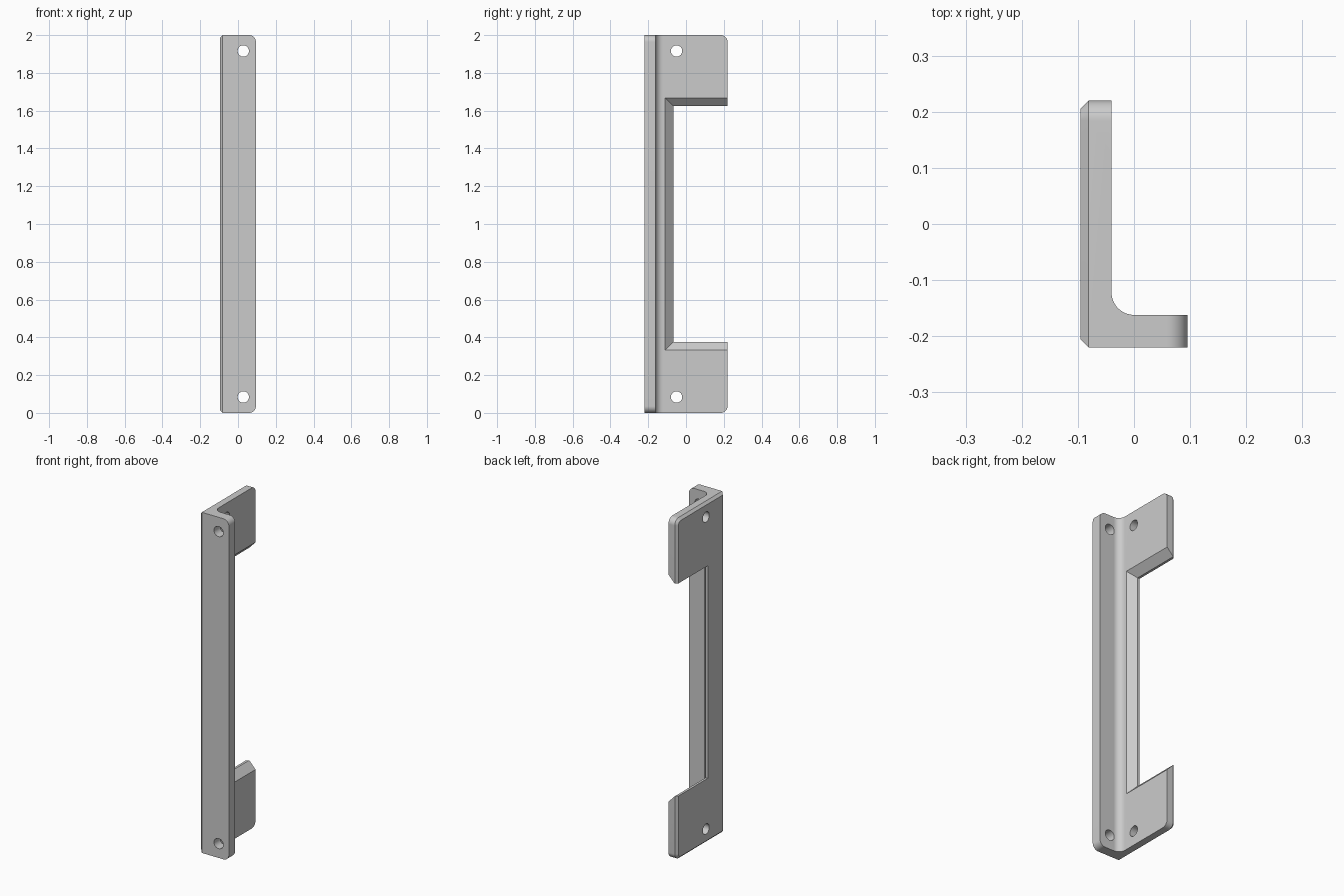
import bpy
import bmesh
from math import sin, cos, pi

cube = bpy.data.objects.get("Cube")
if cube:
    bpy.data.objects.remove(cube, do_unlink=True)

X, Y, H = 0.095, 0.22, 2.0          # half width, half depth, height
CHAMFER, ROUND, FILLET = 0.014, 0.036, 0.04
INNER_X, INNER_Y = -0.04, -0.162    # inner faces of the two flanges

grey = bpy.data.materials.new("plain grey")
grey.use_nodes = True
grey.diffuse_color = (0.6, 0.6, 0.6, 1)
grey.node_tree.nodes["Principled BSDF"].inputs["Base Color"].default_value = (0.6, 0.6, 0.6, 1)


def loft(name, rings, helper=True):
    """Solid through rings that have equal point counts."""
    bm = bmesh.new()
    loops = [[bm.verts.new(p) for p in ring] for ring in rings]
    for a, b in zip(loops, loops[1:]):
        for i in range(len(a)):
            j = (i + 1) % len(a)
            bm.faces.new((a[i], a[j], b[j], b[i]))
    bm.faces.new(loops[0])
    bm.faces.new(loops[-1])
    bmesh.ops.recalc_face_normals(bm, faces=bm.faces)
    mesh = bpy.data.meshes.new(name)
    bm.to_mesh(mesh)
    bm.free()
    mesh.materials.append(grey)
    obj = bpy.data.objects.new(name, mesh)
    bpy.context.collection.objects.link(obj)
    obj.hide_render = helper
    return obj


def arc(cx, cy, r, start, end, n=12):
    return [(cx + r * cos(start + (end - start) * i / n),
             cy + r * sin(start + (end - start) * i / n)) for i in range(n + 1)]


def plate_outline(lo, hi, inset=0):
    """Upright plate outline, rounded at its two far corners."""
    a, b, r = lo + inset, hi - inset, ROUND - inset
    z0, z1 = inset, H - inset
    return ([(a, z0)] + arc(b - r, z0 + r, r, -pi / 2, 0)
            + arc(b - r, z1 - r, r, 0, pi / 2) + [(a, z1)])


def circle(cx, cy, r=0.03, n=32):
    return arc(cx, cy, r, 0, 2 * pi * (n - 1) / n, n - 1)


def along_x(profile, x):
    return [(x, u, v) for u, v in profile]


def along_y(profile, y):
    return [(u, y, v) for u, v in profile]


# L-shaped bracket with an inner fillet
section = ([(-X, -Y), (X, -Y), (X, INNER_Y)]
           + arc(INNER_X + FILLET, INNER_Y + FILLET, FILLET, -pi / 2, -pi)
           + [(INNER_X, Y), (-X, Y)])
bracket = loft("angle_bracket", [[(x, y, z) for x, y in section] for z in (0, H)], False)

# Side outline with chamfered outer rim, and front outline
side_shape = loft("side_shape", [
    along_x(plate_outline(-Y, Y, CHAMFER), -X),
    along_x(plate_outline(-Y, Y), -X + CHAMFER),
    along_x(plate_outline(-Y, Y), 0.2)])
front_shape = loft("front_shape", [along_y(plate_outline(-0.2, X), y) for y in (-0.3, 0.3)])


# Bevelled notch in the side flange
def notch_ring(x, grow):
    y, z0, z1 = -0.067 - grow, 0.376 - grow, 1.624 + grow
    return along_x([(y, z0), (0.4, z0), (0.4, z1), (y, z1)], x)


SLOPE = INNER_X + X - CHAMFER
notch = loft("notch_cutter", [
    notch_ring(-0.2, 0), notch_ring(-X + CHAMFER, 0),
    notch_ring(INNER_X, SLOPE + 0.002), notch_ring(0.2, SLOPE + 0.002)])

# Screw holes in both flanges
cutters = [("INTERSECT", side_shape), ("INTERSECT", front_shape), ("DIFFERENCE", notch)]
for z in (0.084, H - 0.084):
    cutters.append(("DIFFERENCE", loft("front_hole_cutter", [
        along_y(circle(0.028, z), y) for y in (-0.3, -0.1)])))
    cutters.append(("DIFFERENCE", loft("side_hole_cutter", [
        along_x(circle(-0.05, z), x) for x in (-0.2, 0.02)])))

for operation, cutter in cutters:
    mod = bracket.modifiers.new(cutter.name, "BOOLEAN")
    mod.operation = operation
    mod.solver = "EXACT"
    mod.object = cutter

# Apply the cuts, drop the helpers and smooth the curved faces
bpy.ops.object.select_all(action="DESELECT")
bpy.context.view_layer.objects.active = bracket
bracket.select_set(True)
for mod in list(bracket.modifiers):
    bpy.ops.object.modifier_apply(modifier=mod.name)
for _, cutter in cutters:
    bpy.data.objects.remove(cutter, do_unlink=True)
bpy.ops.object.shade_smooth_by_angle(angle=pi / 6)
